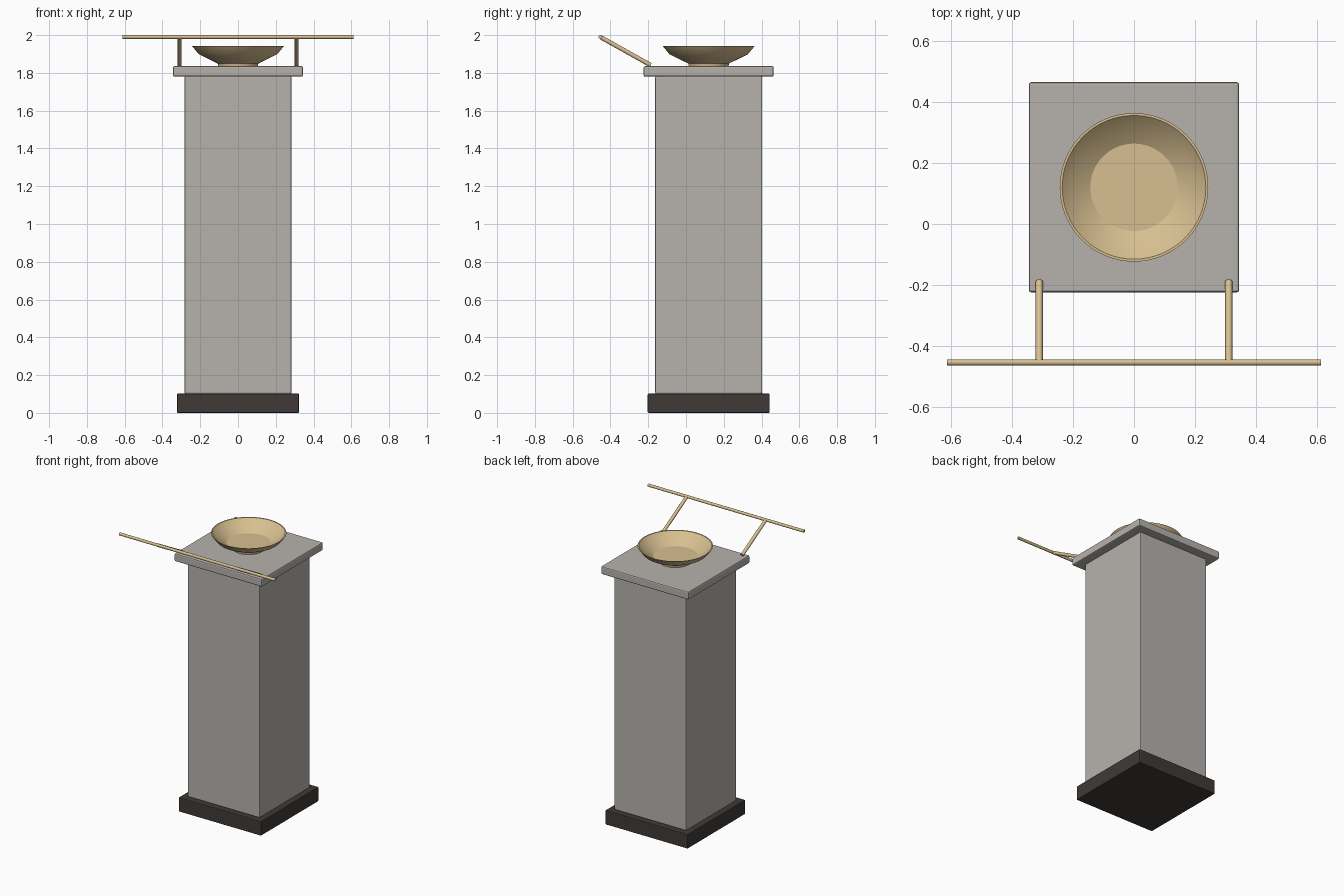
import bpy, math
from mathutils import Vector

if "Cube" in bpy.data.objects:
    bpy.data.objects.remove(bpy.data.objects["Cube"])

CY = 0.12  # centre of the pillar in y


def material(name, rgb):
    m = bpy.data.materials.new(name)
    m.diffuse_color = (*rgb, 1)
    m.use_nodes = True
    m.node_tree.nodes["Principled BSDF"].inputs["Base Color"].default_value = m.diffuse_color
    return m


STONE = material("stone", (0.47, 0.45, 0.42))
DARK = material("dark_stone", (0.05, 0.042, 0.038))
BRASS = material("brass", (0.68, 0.52, 0.28))


def finish(ob, name, mat):
    ob.name = name
    ob.data.materials.append(mat)
    return ob


def block(name, half, z0, z1, bevel, mat):
    bpy.ops.mesh.primitive_cube_add(size=1, location=(0, CY, (z0 + z1) / 2))
    ob = finish(bpy.context.object, name, mat)
    ob.scale = (2 * half, 2 * half, z1 - z0)
    bpy.ops.object.transform_apply(location=False, rotation=False, scale=True)
    mod = ob.modifiers.new("Bevel", 'BEVEL')
    mod.width = bevel
    mod.segments = 2


def rod(name, a, b, radius):
    a, b = Vector(a), Vector(b)
    d = b - a
    bpy.ops.mesh.primitive_cylinder_add(vertices=24, radius=radius, depth=d.length,
                                        location=(a + b) / 2)
    ob = finish(bpy.context.object, name, BRASS)
    ob.rotation_euler = d.to_track_quat('Z', 'Y').to_euler()
    bpy.ops.object.shade_smooth_by_angle(angle=math.radians(40))


def lathe(name, profile, steps, mat):
    verts, faces = [], []
    n = len(profile)
    for i in range(steps):
        t = 2 * math.pi * i / steps
        verts += [(r * math.cos(t), r * math.sin(t), z) for r, z in profile]
        j = (i + 1) % steps
        faces += [(i * n + k, j * n + k, j * n + k + 1, i * n + k + 1)
                  for k in range(n - 1)]
    # close the underside and the inner floor
    faces.append([i * n for i in reversed(range(steps))])
    faces.append([i * n + n - 1 for i in range(steps)])
    me = bpy.data.meshes.new(name)
    me.from_pydata(verts, [], faces)
    ob = bpy.data.objects.new(name, me)
    bpy.context.collection.objects.link(ob)
    ob.location.y = CY
    bpy.context.view_layer.objects.active = ob
    bpy.ops.object.select_all(action='DESELECT')
    ob.select_set(True)
    finish(ob, name, mat)
    bpy.ops.object.shade_smooth_by_angle(angle=math.radians(30))


# pillar
block("base_plinth", 0.323, 0.0, 0.102, 0.005, DARK)
block("pillar_shaft", 0.283, 0.102, 1.782, 0.006, STONE)
block("cap_slab", 0.344, 1.78, 1.836, 0.008, STONE)

# shallow dish on the cap: outside from foot to rim, then inside to the floor
lathe("bowl", [(0.105, 1.836), (0.108, 1.850), (0.150, 1.870), (0.208, 1.899),
               (0.243, 1.942), (0.235, 1.942), (0.198, 1.906), (0.143, 1.872)],
      64, BRASS)

# handrail on two sloping arms
rod("rail", (-0.612, -0.453, 1.99), (0.612, -0.453, 1.99), 0.01)
for side, s in (("left", -1), ("right", 1)):
    rod(side + "_rail_arm", (s * 0.31, -0.187, 1.841), (s * 0.31, -0.45, 1.988), 0.0115)
